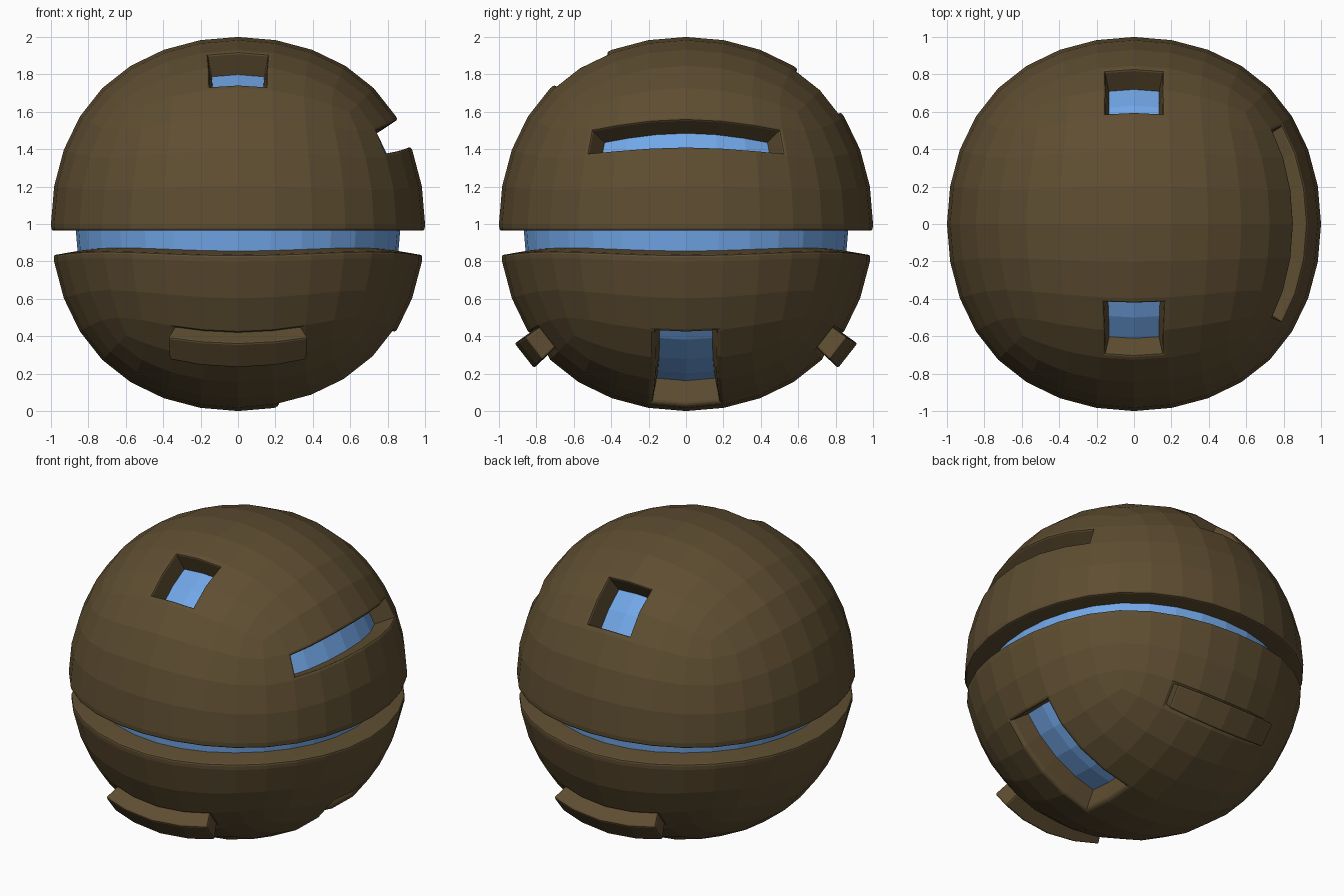
import bpy, bmesh
from math import atan2, degrees
from mathutils import Vector

old = bpy.data.objects.get("Cube")
if old:
    bpy.data.objects.remove(old, do_unlink=True)


def make_material(name, rgb):
    mat = bpy.data.materials.new(name)
    mat.use_nodes = True
    mat.diffuse_color = (*rgb, 1)
    mat.node_tree.nodes["Principled BSDF"].inputs["Base Color"].default_value = (*rgb, 1)
    return mat


brown = make_material("brown_shell", (0.112, 0.075, 0.031))
blue = make_material("blue_glass", (0.17, 0.39, 0.81))
BROWN, BLUE = 0, 1

# Ball: a cube rounded by subdivision, so its faces form a regular grid
mesh = bpy.data.meshes.new("ball_shell")
ball = bpy.data.objects.new("ball_shell", mesh)
bpy.context.collection.objects.link(ball)
bm = bmesh.new()
bmesh.ops.create_cube(bm, size=2)
bm.to_mesh(mesh)
bm.free()
subdivide = ball.modifiers.new("round", "SUBSURF")
subdivide.levels = 3
bpy.context.view_layer.update()
rounded = ball.evaluated_get(bpy.context.evaluated_depsgraph_get())
bm = bmesh.new()
bm.from_mesh(rounded.to_mesh())
rounded.to_mesh_clear()
ball.modifiers.clear()

radius = max(v.co.z for v in bm.verts)
bmesh.ops.scale(bm, verts=bm.verts, vec=Vector((1, 1, 1)) / radius)
for f in bm.faces:
    f.smooth = False

X, Y, Z = Vector((1, 0, 0)), Vector((0, 1, 0)), Vector((0, 0, 1))


def patch(a, b, low, high, half_width):
    """Faces between two angles from a towards b, within a sideways angle."""
    side = a.cross(b)
    found = []
    for f in bm.faces:
        c = f.calc_center_median()
        p, q, s = c.dot(a), c.dot(b), abs(c.dot(side))
        if low < degrees(atan2(q, p)) < high:
            if degrees(atan2(s, max(abs(p), abs(q)))) < half_width:
                found.append(f)
    return found


def belt(low, high):
    """Faces of one row all round the ball."""
    found = []
    for f in bm.faces:
        c = f.calc_center_median()
        if low < degrees(atan2(c.z, max(abs(c.x), abs(c.y)))) < high:
            found.append(f)
    return found


def step(faces, border, scale, material, shift=0):
    """Inset a patch, then push it in or out along the radius."""
    bmesh.ops.inset_region(bm, faces=faces, thickness=border, use_even_offset=True)
    verts = {v for f in faces for v in f.verts}
    for v in verts:
        v.co.z += shift
    bmesh.ops.inset_region(bm, faces=faces, thickness=0.0005, use_even_offset=True)
    for v in {v for f in faces for v in f.verts}:
        v.co *= scale
    for f in faces:
        f.material_index = material


DEPTH, OUT = 0.87, 1.1
parts = [
    (belt(-11.5, 0), 0.036, DEPTH, BLUE, 0),                # waist groove
    (patch(X, Z, 22.5, 34.5, 34), 0.018, DEPTH, BLUE, 0),   # left side slot
    (patch(X, Z, -79, -34, 11.5), 0.02, DEPTH, BLUE, 0.015),  # left lower window
    (patch(Z, -Y, 22.5, 45, 11.5), 0.03, DEPTH, BLUE, 0),   # front top window
    (patch(Z, Y, 34, 57, 11.5), 0.03, DEPTH, BLUE, 0),      # back top window
    (patch(-Y, Z, -45, -34, 23), 0.02, OUT, BROWN, 0.01),   # front bumper
    (patch(Y, Z, -45, -34, 23), 0.02, OUT, BROWN, 0.01),    # back bumper
]
for part in parts:
    step(*part)

# Soften the outer lips of the openings and bumpers
bm.normal_update()
lips = [e for e in bm.edges if e.is_manifold and e.is_convex
        and degrees(e.calc_face_angle(0)) > 40]
bmesh.ops.bevel(bm, geom=lips, offset=0.012, segments=2, profile=0.5,
                affect="EDGES", clamp_overlap=True, material=BROWN)

bmesh.ops.translate(bm, verts=bm.verts, vec=Z)
mesh.materials.append(brown)
mesh.materials.append(blue)
bm.to_mesh(mesh)
bm.free()
